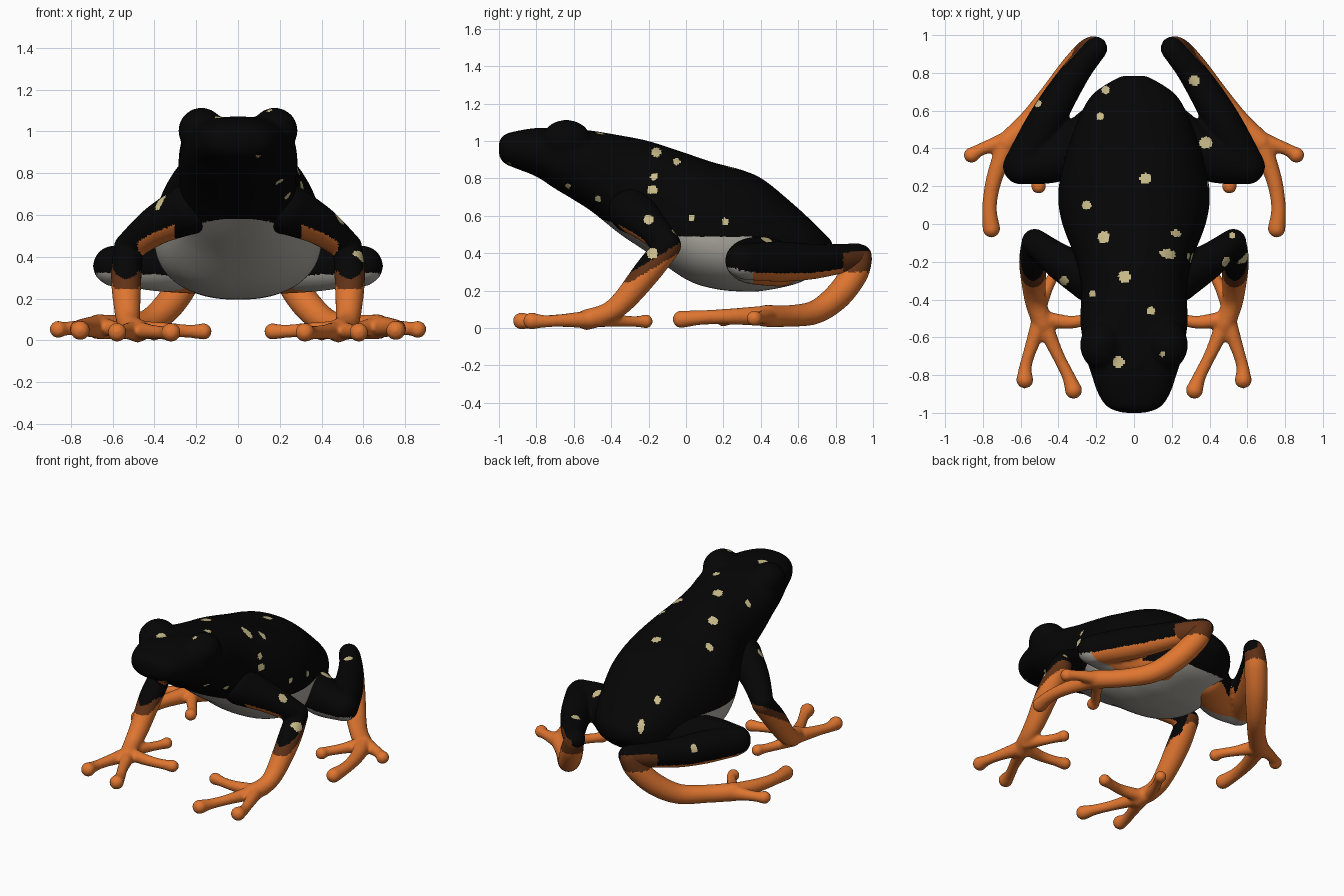
import bpy, bmesh, math
from mathutils import Vector

if "Cube" in bpy.data.objects:
    bpy.data.objects.remove(bpy.data.objects["Cube"])

COLOURS = [("black_skin", (0.0016, 0.0016, 0.0016)), ("orange_skin", (0.74, 0.18, 0.03)),
           ("brown_skin", (0.12, 0.032, 0.008)), ("pale_belly", (0.42, 0.40, 0.355)),
           ("cream_spot", (0.60, 0.51, 0.26))]
BLACK, ORANGE, BROWN, PALE, CREAM = range(5)
MATS = []
for n, c in COLOURS:
    m = bpy.data.materials.new(n)
    m.diffuse_color = (*c, 1)
    m.use_nodes = True
    m.node_tree.nodes["Principled BSDF"].inputs["Base Color"].default_value = m.diffuse_color
    MATS.append(m)

# Spots seen from the top (x, y, r) and on the right flank (y, z, r)
TOP_SPOTS = [(.06, .24, .03), (-.25, .1, .024), (-.16, -.07, .031),
             (-.05, -.28, .033), (-.22, -.37, .018), (.09, -.46, .023), (-.08, -.73, .031),
             (.15, -.69, .015), (-.18, .57, .02), (-.15, .71, .022), (.38, .43, .033),
             (.32, .76, .028), (-.51, .64, .02), (.52, -.06, .018), (-.37, -.3, .024)]
SIDE_SPOTS = [(-.16, .94, .026), (-.05, .89, .019), (-.17, .81, .02), (-.18, .74, .026),
              (-.2, .58, .025), (.03, .59, .018), (.21, .57, .019), (-.47, .69, .016),
              (-.18, .4, .03), (-.95, .87, .016), (-.63, .76, .014)]


def smooth_path(pts, n=8):
    """Catmull-Rom through tuples of any length."""
    p = [pts[0]] + list(pts) + [pts[-1]]
    out = []
    for i in range(1, len(p) - 2):
        for k in range(n):
            t = k / n
            out.append([.5 * (2*b + (c-a)*t + (2*a-5*b+4*c-d)*t*t + (3*b-a-3*c+d)*t**3)
                        for a, b, c, d in zip(*p[i-1:i+3])])
    out.append(list(pts[-1]))
    return out


def loft(bm, rings):
    vs = [[bm.verts.new(v) for v in r] for r in rings]
    n = len(vs[0])
    for a, b in zip(vs, vs[1:]):
        for i in range(n):
            bm.faces.new((a[i], a[(i+1) % n], b[(i+1) % n], b[i]))
    bm.faces.new(vs[0][::-1])
    bm.faces.new(vs[-1])


def ball(bm, c, r, stretch=1):
    res = bmesh.ops.create_icosphere(bm, subdivisions=3, radius=r)
    bmesh.ops.scale(bm, verts=res["verts"], vec=(1, stretch, 1))
    bmesh.ops.translate(bm, verts=res["verts"], vec=c)


def tube(bm, pts, sx, tall=1):
    """Tapered limb with round ends; tall stretches the section upward."""
    path = smooth_path([(x * sx, y, z, r) for x, y, z, r in pts])
    co = [Vector(p[:3]) for p in path]
    up = Vector((0, 0, 1))
    rings = []
    for i, p in enumerate(path):
        t = (co[min(i+1, len(co)-1)] - co[max(i-1, 0)]).normalized()
        up = (up - t * up.dot(t)).normalized()
        side = up.cross(t)
        rings.append([co[i] + p[3] * (side * math.cos(a) + up * tall * math.sin(a))
                      for a in (k * math.tau / 20 for k in range(20))])
    loft(bm, rings)
    for i in (0, -1):
        ball(bm, co[i], path[i][3])


def finish(name, bm, rule, voxel, soften=6):
    """Fuse the shells, smooth them, and colour faces by the rule plus spots."""
    bmesh.ops.recalc_face_normals(bm, faces=bm.faces)
    me = bpy.data.meshes.new(name)
    bm.to_mesh(me)
    bm.free()
    ob = bpy.data.objects.new(name, me)
    bpy.context.collection.objects.link(ob)
    bpy.context.view_layer.objects.active = ob
    ob.select_set(True)
    fuse = ob.modifiers.new("fuse", 'REMESH')
    fuse.mode, fuse.voxel_size = 'VOXEL', voxel
    soft = ob.modifiers.new("soften", 'SMOOTH')
    soft.factor, soft.iterations = .5, soften
    for m in ("fuse", "soften"):
        bpy.ops.object.modifier_apply(modifier=m)
    ob.select_set(False)
    me = ob.data
    me.materials.clear()
    for m in MATS:
        me.materials.append(m)
    for f in me.polygons:
        c, n = f.center, f.normal
        k = rule(c, n)
        if k == BLACK:
            if n.z > .2 and any(math.hypot(c.x-x, c.y-y) < r for x, y, r in TOP_SPOTS):
                k = CREAM
            if c.x > 0 and n.x > .25 and any(math.hypot(c.y-y, c.z-z) < r
                                             for y, z, r in SIDE_SPOTS):
                k = CREAM
        f.material_index = k
    me.shade_smooth()


# Body and head: sections along y (y, top, bottom, half width, height of widest point)
BODY = [(-1.0, 1.0, .92, .06, .5), (-.97, 1.035, .88, .14, .5), (-.9, 1.055, .85, .19, .5),
        (-.8, 1.07, .81, .225, .52), (-.7, 1.07, .745, .255, .55), (-.6, 1.065, .685, .275, .6),
        (-.5, 1.055, .62, .285, .55), (-.35, 1.03, .5, .28, .5), (-.2, 1.0, .40, .305, .44),
        (0, .935, .26, .38, .42), (.15, .885, .21, .402, .42), (.3, .845, .195, .38, .42),
        (.42, .79, .2, .345, .42), (.6, .64, .24, .275, .45), (.7, .545, .3, .205, .48),
        (.785, .46, .38, .07, .5)]


def power(v, e):
    return math.copysign(abs(v) ** e, v)


bm = bmesh.new()
rings = []
for y, top, bot, hw, w in smooth_path(BODY):
    mid = bot + (top - bot) * w
    rings.append([(hw * power(math.cos(a), .85), y,
                   mid + (top - mid if math.sin(a) > 0 else mid - bot) * power(math.sin(a), .87))
                  for a in (k * math.tau / 48 for k in range(48))])
loft(bm, rings)
for s in (-1, 1):  # eye bulges
    ball(bm, (.175 * s, -.64, 1.003), .112, 1.2)


def body_rule(c, n):
    line = .49 + max(0, -.1 - c.y) * .26 - max(0, c.y - .4) * .8
    return PALE if c.z < line else BLACK


finish("body", bm, body_rule, .0105, 24)

# Front legs
ARM = [(.23, -.29, .63, .125), (.39, -.2, .55, .095), (.525, -.095, .445, .07)]
FOREARM = [(.525, -.095, .44, .07), (.535, -.2, .31, .074), (.53, -.33, .15, .063),
           (.52, -.42, .08, .055), (.48, -.53, .045, .056)]
FINGERS = [[(.49, -.5, .047, .05), (.41, -.68, .04, .034), (.35, -.8, .036, .034), (.32, -.88, .038, .046)],
           [(.49, -.5, .047, .05), (.55, -.67, .04, .034), (.575, -.76, .036, .034), (.578, -.825, .038, .046)],
           [(.49, -.5, .05, .045), (.34, -.52, .05, .035), (.23, -.5, .043, .032), (.165, -.485, .042, .04)],
           [(.51, -.45, .05, .045), (.46, -.34, .038, .032), (.42, -.26, .035, .03), (.4, -.215, .036, .038)]]


def arm_rule(c, n):
    if abs(c.x) < .48 and c.z > .33:
        return ORANGE if n.z < -.5 and n.y < .1 and abs(c.x) > .3 else BLACK
    line = .275 + max(-.05, c.y + .25) * .6
    return ORANGE if c.z < line else BROWN if c.z < line + .05 else BLACK


# Hind legs: folded thigh and shin, then the long foot
THIGH = [(.18, .5, .36, .14), (.4, .35, .36, .125), (.6, .3, .36, .092)]
SHIN = [(.605, .305, .355, .09), (.49, .5, .355, .1), (.4, .66, .355, .09),
        (.295, .82, .37, .075), (.205, .93, .385, .065)]
TARSUS = [(.215, .93, .37, .066), (.25, .9, .29, .073), (.33, .81, .17, .072),
          (.43, .69, .085, .064), (.55, .55, .065, .058), (.67, .43, .065, .06)]
TOES = [[(.65, .45, .065, .052), (.77, .41, .06, .036), (.83, .385, .055, .034), (.86, .365, .052, .042)],
        [(.67, .43, .065, .056), (.74, .24, .062, .043), (.765, .09, .057, .039), (.755, -.025, .047, .047)],
        [(.66, .43, .065, .05), (.58, .32, .055, .034), (.52, .24, .05, .032), (.505, .2, .048, .04)]]


def leg_rule(c, n):
    if c.y > .84 and n.z < .4 and n.x * c.x > -.05:
        return BROWN
    if n.z < -.55:
        return PALE if c.y < .36 and c.z < .32 else ORANGE
    if n.z < -.4 and c.y < .36 and n.y < -.3:
        return PALE
    return BLACK


for side, s in (("left", -1), ("right", 1)):
    bm = bmesh.new()
    for path in [ARM, FOREARM] + FINGERS:
        tube(bm, path, s)
    finish(side + "_front_leg", bm, arm_rule, .01)

    bm = bmesh.new()
    tube(bm, THIGH, s)
    tube(bm, SHIN, s, 1.08)
    finish(side + "_hind_leg", bm, leg_rule, .011, 10)

    bm = bmesh.new()
    for path in [TARSUS] + TOES:
        tube(bm, path, s)
    finish(side + "_hind_foot", bm, lambda c, n: BROWN if c.z > .3 else ORANGE, .01)
